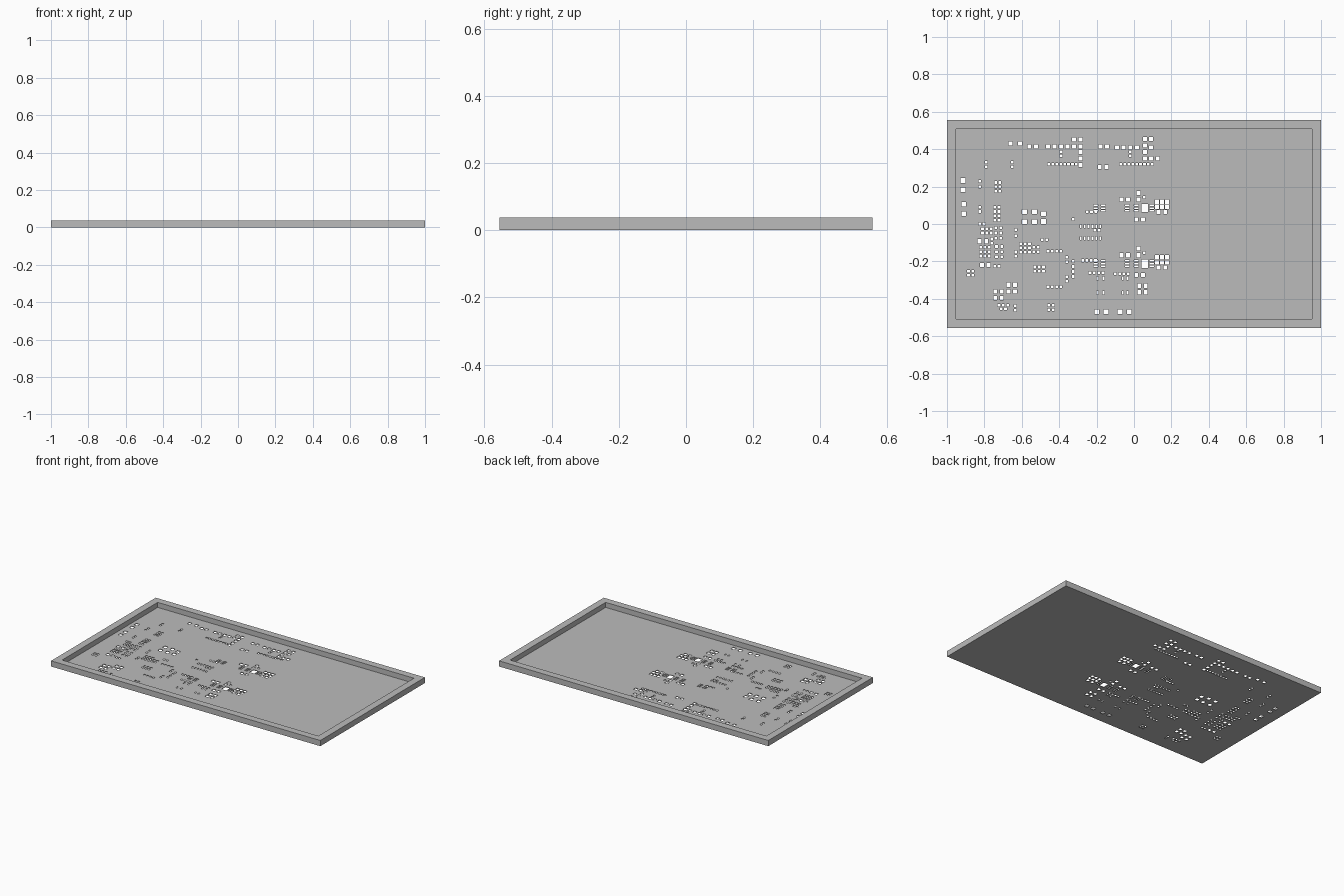
import bpy
import bmesh
from mathutils import Matrix, Vector

default_cube = bpy.data.objects.get("Cube")
if default_cube:
    bpy.data.objects.remove(default_cube, do_unlink=True)

LENGTH, WIDTH, HEIGHT = 2.0, 1.11, 0.038
RIM, FLOOR = 0.048, 0.004

# Opening sizes (width, depth) and their usual spacing
SMALL = (0.014, 0.014, 0.023)
MEDIUM = (0.021, 0.022, 0.035)
LARGE = (0.025, 0.025, 0.05)
TALL = (0.009, 0.018, 0.021)
WIDE = (0.024, 0.008, 0.015)
CENTRE = (0.036, 0.044, 0.05)

grey = bpy.data.materials.new("plain grey")
grey.use_nodes = True
grey.diffuse_color = (0.5, 0.5, 0.5, 1)
grey.node_tree.nodes["Principled BSDF"].inputs["Base Color"].default_value = grey.diffuse_color


def add_box(bm, centre, size):
    matrix = Matrix.Translation(Vector(centre)) @ Matrix.Diagonal((*size, 1))
    return bmesh.ops.create_cube(bm, size=1, matrix=matrix)["verts"]


def make_object(name, bm):
    mesh = bpy.data.meshes.new(name)
    bm.to_mesh(mesh)
    bm.free()
    obj = bpy.data.objects.new(name, mesh)
    bpy.context.collection.objects.link(obj)
    return obj


# Tray: a box whose top is inset and sunk to leave a rim and a thin floor
bm = bmesh.new()
add_box(bm, (0, 0, HEIGHT / 2), (LENGTH, WIDTH, HEIGHT))
top = max(bm.faces, key=lambda f: f.calc_center_median().z)
bmesh.ops.inset_region(bm, faces=[top], thickness=RIM, use_even_offset=True)
inner = bmesh.ops.extrude_discrete_faces(bm, faces=[top])["faces"][0]
bmesh.ops.translate(bm, verts=inner.verts, vec=(0, 0, FLOOR - HEIGHT))
bmesh.ops.recalc_face_normals(bm, faces=bm.faces)
tray = make_object("stencil_tray", bm)
tray.data.materials.append(grey)

cuts = bmesh.new()


def pads(kind, x, y, columns=1, rows=1, step=None):
    """Cut a grid of openings, running right and down from the first one."""
    width, depth, pitch = kind
    pitch = step or pitch
    for column in range(columns):
        for row in range(rows):
            add_box(cuts, (x + column * pitch, y - row * pitch, 0), (width, depth, FLOOR * 4))


# Openings along the back edge
pads(MEDIUM, x=-0.66, y=0.43, columns=2, step=0.05)
pads(MEDIUM, x=-0.56, y=0.415, columns=2)
pads(MEDIUM, x=-0.46, y=0.415, columns=6)
pads(MEDIUM, x=-0.32, y=0.452, columns=2)
pads(MEDIUM, x=-0.285, y=0.385, rows=3)
pads(MEDIUM, x=-0.18, y=0.415, columns=2)
pads(MEDIUM, x=-0.09, y=0.41, columns=4)
pads(MEDIUM, x=0.058, y=0.455, rows=4)
pads(MEDIUM, x=0.092, y=0.455, rows=2, step=0.045)
pads(MEDIUM, x=0.092, y=0.35, columns=2)
pads(MEDIUM, x=-0.183, y=0.305, columns=2)
pads(SMALL, x=-0.455, y=0.32, columns=8, step=0.021)
pads(SMALL, x=-0.07, y=0.32, columns=9, step=0.021)
pads(SMALL, x=-0.39, y=0.387, rows=2)
pads(SMALL, x=-0.02, y=0.387, rows=2)
pads(SMALL, x=-0.79, y=0.33, rows=2)
pads(SMALL, x=-0.65, y=0.33, rows=2)

# Openings along the right-hand end
pads(LARGE, x=-0.914, y=0.233, rows=2)
pads(LARGE, x=-0.91, y=0.105, rows=2)
pads(SMALL, x=-0.825, y=0.228, rows=2, step=0.028)
pads(SMALL, x=-0.74, y=0.222, columns=2, rows=3)
pads(SMALL, x=-0.825, y=0.09, rows=2)
pads(SMALL, x=-0.745, y=0.09, columns=2, rows=4)
pads(SMALL, x=-0.825, y=0.0, columns=2)
pads(SMALL, x=-0.81, y=-0.025, columns=3, rows=2)
pads(SMALL, x=-0.74, y=-0.02, columns=2, rows=3, step=0.028)
pads(MEDIUM, x=-0.825, y=-0.092, columns=2)
pads(SMALL, x=-0.76, y=-0.08, rows=2)
pads(SMALL, x=-0.82, y=-0.125, columns=3, rows=3)
pads(SMALL, x=-0.735, y=-0.12, columns=2, rows=3, step=0.028)
pads(MEDIUM, x=-0.812, y=-0.22, columns=2)
pads(SMALL, x=-0.745, y=-0.225, columns=2)
pads(SMALL, x=-0.885, y=-0.252, columns=2, rows=2)

# Openings in the right front quarter
pads(MEDIUM, x=-0.672, y=-0.325, columns=2, rows=2)
pads(MEDIUM, x=-0.742, y=-0.36, columns=2, rows=2)
pads(SMALL, x=-0.722, y=-0.435, columns=3)
pads(SMALL, x=-0.71, y=-0.453, columns=2)
pads(SMALL, x=-0.635, y=-0.438, rows=2)
pads(SMALL, x=-0.455, y=-0.435, columns=2, rows=2)

# Openings in the right middle
pads(LARGE, x=-0.585, y=0.065, columns=2, rows=2, step=0.053)
pads(LARGE, x=-0.484, y=0.055, rows=2, step=0.042)
pads(SMALL, x=-0.633, y=-0.03, rows=2, step=0.033)
pads(SMALL, x=-0.633, y=-0.15, rows=2)
pads(SMALL, x=-0.605, y=-0.105, columns=3, rows=3)
pads(SMALL, x=-0.535, y=-0.125, columns=2, rows=2)
pads(SMALL, x=-0.49, y=-0.085, columns=2)
pads(SMALL, x=-0.46, y=-0.145, columns=4)
pads(SMALL, x=-0.36, y=-0.178, rows=2)
pads(SMALL, x=-0.53, y=-0.23, columns=3, rows=2)
pads(SMALL, x=-0.46, y=-0.335, columns=4)
pads(SMALL, x=-0.36, y=-0.283, rows=2)
pads(SMALL, x=-0.325, y=-0.2, rows=4, step=0.027)
pads(SMALL, x=-0.325, y=0.025)

# Openings in the centre
pads(SMALL, x=-0.25, y=0.065, columns=3)
pads(TALL, x=-0.285, y=-0.012, columns=6)
pads(TALL, x=-0.285, y=-0.077, columns=6)
pads(SMALL, x=-0.21, y=-0.033, columns=2)
pads(SMALL, x=-0.275, y=-0.195, columns=4)
pads(SMALL, x=-0.235, y=-0.26, columns=4)
pads(SMALL, x=-0.1, y=-0.265, columns=4)
for y in (-0.29, -0.367):
    pads(TALL, x=-0.195, y=y, columns=2, step=0.032)
    pads(TALL, x=-0.06, y=y, columns=2, step=0.025)

# Two matching chip footprints
for y in (0.085, -0.212):
    pads(CENTRE, x=0.058, y=y)
    for x in (-0.205, -0.165, -0.035, 0.012, 0.095):
        pads(WIDE, x=x, y=y + 0.015, rows=3)
    pads(MEDIUM, x=-0.067, y=y + 0.045, columns=2)
    pads(MEDIUM, x=0.025, y=y + 0.08, rows=2)
    pads(SMALL, x=0.055, y=y + 0.058)
    pads(MEDIUM, x=0.122, y=y + 0.034, columns=3, rows=2, step=0.027)
    pads(MEDIUM, x=0.132, y=y - 0.02, columns=2)
    pads(MEDIUM, x=0.012, y=y - 0.06, columns=2)

# Openings along the front edge
pads(MEDIUM, x=0.028, y=-0.33, columns=2, rows=2)
pads(LARGE, x=-0.2, y=-0.47, columns=2)
pads(LARGE, x=-0.075, y=-0.47, columns=2)

# Cut every opening through the floor, then drop the cutter
cutter = make_object("opening_cutter", cuts)
cutter.hide_render = True
boolean = tray.modifiers.new("openings", "BOOLEAN")
boolean.operation = "DIFFERENCE"
boolean.solver = "EXACT"
boolean.use_self = True
boolean.object = cutter
evaluated = tray.evaluated_get(bpy.context.evaluated_depsgraph_get())
cut_mesh = bpy.data.meshes.new_from_object(evaluated)
tray.modifiers.clear()
tray.data = cut_mesh
bpy.data.objects.remove(cutter, do_unlink=True)
tray.data.materials.clear()
tray.data.materials.append(grey)
for face in tray.data.polygons:
    face.material_index = 0
